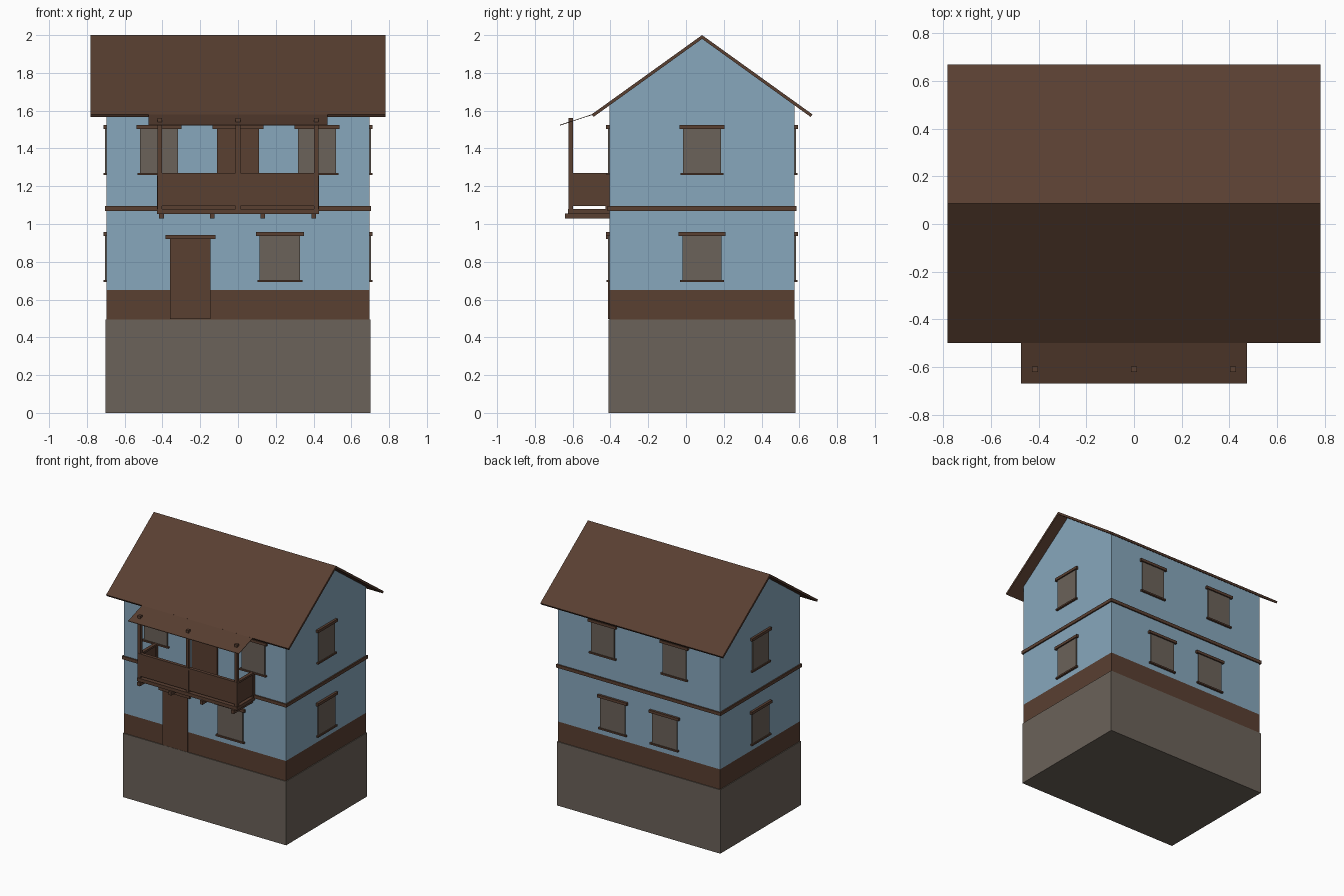
import bpy
import bmesh

cube = bpy.data.objects.get("Cube")
if cube:
    bpy.data.objects.remove(cube, do_unlink=True)


def material(name, rgb):
    m = bpy.data.materials.new(name)
    m.use_nodes = True
    m.diffuse_color = (*rgb, 1)
    m.node_tree.nodes["Principled BSDF"].inputs["Base Color"].default_value = (*rgb, 1)
    return m


BLUE = material("blue plaster", (0.243, 0.386, 0.507))
STONE = material("grey stone", (0.147, 0.122, 0.100))
WOOD = material("brown wood", (0.100, 0.050, 0.031))


def prism(name, x0, x1, profile, mat):
    """Extrude a (y, z) outline from x0 to x1."""
    bm = bmesh.new()
    face = bm.faces.new([bm.verts.new((x0, y, z)) for y, z in profile])
    ext = bmesh.ops.extrude_face_region(bm, geom=[face])["geom"]
    moved = [v for v in ext if isinstance(v, bmesh.types.BMVert)]
    bmesh.ops.translate(bm, vec=(x1 - x0, 0, 0), verts=moved)
    bmesh.ops.recalc_face_normals(bm, faces=bm.faces)
    mesh = bpy.data.meshes.new(name)
    bm.to_mesh(mesh)
    bm.free()
    mesh.materials.append(mat)
    ob = bpy.data.objects.new(name, mesh)
    bpy.context.collection.objects.link(ob)
    return ob


def box(name, x, y, z, mat):
    return prism(name, x[0], x[1], [(y[0], z[0]), (y[1], z[0]), (y[1], z[1]), (y[0], z[1])], mat)


# House footprint
CY, HX, HY = 0.085, 0.695, 0.49
SLOPE, RIDGE = 0.718, 2.0


def on_wall(name, side, centre, half, z, depth, mat):
    """Plate standing proud of one wall, centred along it."""
    span = (centre - half, centre + half)
    if side in ("left", "right"):
        s = 1 if side == "left" else -1
        box(name, sorted((s * (HX - 0.01), s * (HX + depth))), span, z, mat)
    else:
        s = 1 if side == "back" else -1
        box(name, span, sorted((CY + s * (HY - 0.01), CY + s * (HY + depth))), z, mat)


def window(name, side, centre, z, half=0.1):
    on_wall(name + "_pane", side, centre, half, (z, z + 0.24), 0.008, STONE)
    on_wall(name + "_lintel", side, centre, half + 0.02, (z + 0.237, z + 0.258), 0.018, WOOD)
    on_wall(name + "_sill", side, centre, half + 0.013, (z - 0.008, z + 0.004), 0.016, WOOD)


def door(name, centre, half, z0, z1):
    on_wall(name, "front", centre, half, (z0, z1), 0.008, WOOD)
    on_wall(name + "_lintel", "front", centre, half + 0.025, (z1 - 0.005, z1 + 0.017), 0.018, WOOD)


# Foundation and walls, with a wooden band along the foot of the walls
box("foundation", (-0.701, 0.701), (CY - 0.496, CY + 0.496), (0, 0.495), STONE)
wall_top = RIDGE - 0.015 - SLOPE * HY
walls = prism("walls", -HX, HX, [(CY - HY, 0.49), (CY + HY, 0.49), (CY + HY, wall_top),
                                 (CY, RIDGE - 0.015), (CY - HY, wall_top)], BLUE)
walls.data.materials.append(WOOD)
bm = bmesh.new()
bm.from_mesh(walls.data)
bmesh.ops.bisect_plane(bm, geom=bm.verts[:] + bm.edges[:] + bm.faces[:],
                       plane_co=(0, 0, 0.65), plane_no=(0, 0, 1))
for f in bm.faces:
    f.material_index = 1 if f.calc_center_median().z < 0.65 else 0
bm.to_mesh(walls.data)
bm.free()
box("floor_belt", (-0.705, 0.705), (CY - 0.5, CY + 0.5), (1.07, 1.095), WOOD)

# Gabled roof sheet
EAVE = 0.584
top = RIDGE - SLOPE * EAVE
prism("roof", -0.782, 0.782, [
    (CY - EAVE, top), (CY, RIDGE), (CY + EAVE, top),
    (CY + EAVE - 0.009, top - 0.014), (CY, RIDGE - 0.02), (CY - EAVE + 0.009, top - 0.014)], WOOD)

# Windows and doors
for s, tag in ((1, "left"), (-1, "right")):
    window("front_upper_window_" + tag, "front", s * 0.418, 1.267)
    window("back_upper_window_" + tag, "back", s * 0.308, 1.267)
    window("back_lower_window_" + tag, "back", s * 0.222, 0.70, 0.107)
    window("side_upper_window_" + tag, tag, CY, 1.267)
    window("side_lower_window_" + tag, tag, CY, 0.70, 0.104)
window("front_lower_window", "front", 0.222, 0.70, 0.107)
door("entrance_door", -0.252, 0.107, 0.497, 0.925)
door("balcony_door", 0, 0.11, 1.08, 1.508)

# Balcony: joists, deck, posts and parapet
WALL = CY - HY
for i, x in enumerate((-0.405, -0.137, 0.132, 0.4)):
    box(f"balcony_joist_{i}", (x - 0.012, x + 0.012), (-0.64, WALL), (1.028, 1.056), WOOD)
box("balcony_deck", (-0.43, 0.43), (-0.625, WALL), (1.054, 1.08), WOOD)
for i, x in enumerate((-0.415, 0, 0.415)):
    box(f"balcony_post_{i}", (x - 0.012, x + 0.012), (-0.621, -0.597), (1.07, 1.562), WOOD)
box("front_parapet", (-0.425, 0.425), (-0.617, -0.603), (1.094, 1.265), WOOD)
box("front_handrail", (-0.428, 0.428), (-0.623, -0.597), (1.255, 1.27), WOOD)
for s, tag in ((1, "left"), (-1, "right")):
    outer = sorted((s * 0.409, s * 0.422))
    box("side_parapet_" + tag, outer, (-0.61, WALL), (1.094, 1.265), WOOD)
    rail = sorted((s * 0.403, s * 0.428))
    box("side_handrail_" + tag, rail, (-0.61, WALL), (1.255, 1.27), WOOD)
    box("wall_post_" + tag, rail, (WALL - 0.022, WALL + 0.005), (1.07, 1.262), WOOD)

# Thin sloping canopy above the balcony
prism("balcony_canopy", -0.475, 0.475, [(-0.668, 1.525), (-0.47, 1.59), (-0.47, 1.586), (-0.668, 1.521)], WOOD)
